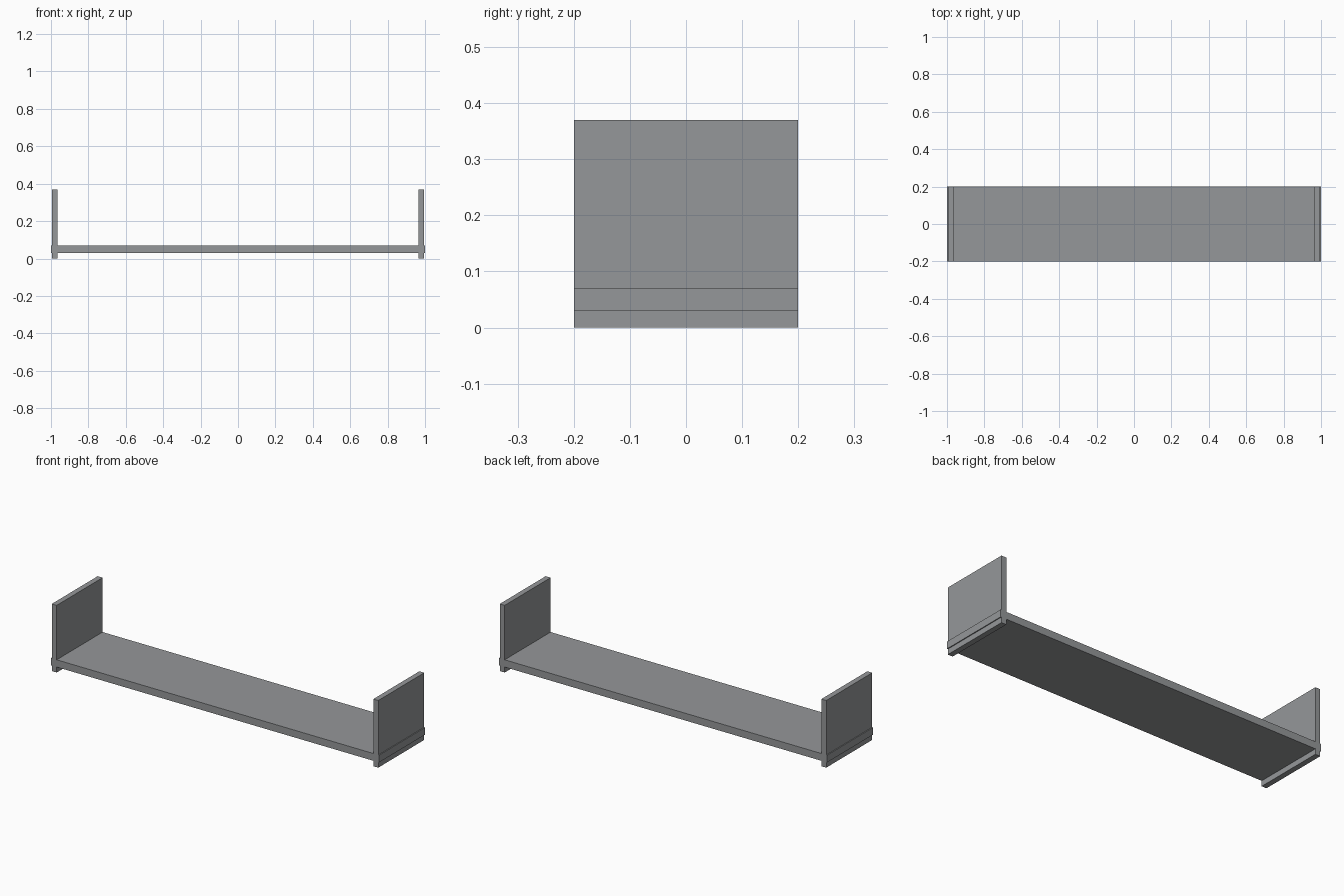
import bpy

if "Cube" in bpy.data.objects:
    bpy.data.objects.remove(bpy.data.objects["Cube"])

# Single plain grey finish
grey = bpy.data.materials.new("grey")
grey.diffuse_color = (0.30, 0.31, 0.32, 1.0)
grey.use_nodes = True
grey.node_tree.nodes["Principled BSDF"].inputs["Base Color"].default_value = grey.diffuse_color


def box(name, low, high):
    """Box between two opposite corners."""
    centre = [(a + b) / 2 for a, b in zip(low, high)]
    bpy.ops.mesh.primitive_cube_add(size=1, location=centre)
    obj = bpy.context.object
    obj.name = name
    obj.scale = [b - a for a, b in zip(low, high)]
    bpy.ops.object.transform_apply(location=False, rotation=False, scale=True)
    obj.data.materials.append(grey)
    return obj


# Long shelf board, its ends poking slightly through the side panels
box("shelf_board", (-1.0, -0.2, 0.03), (1.0, 0.2, 0.07))

# Upright panels at both ends, reaching just below the board
for name, x in (("left_panel", -0.98), ("right_panel", 0.98)):
    box(name, (x - 0.015, -0.2, 0.0), (x + 0.015, 0.2, 0.37))
